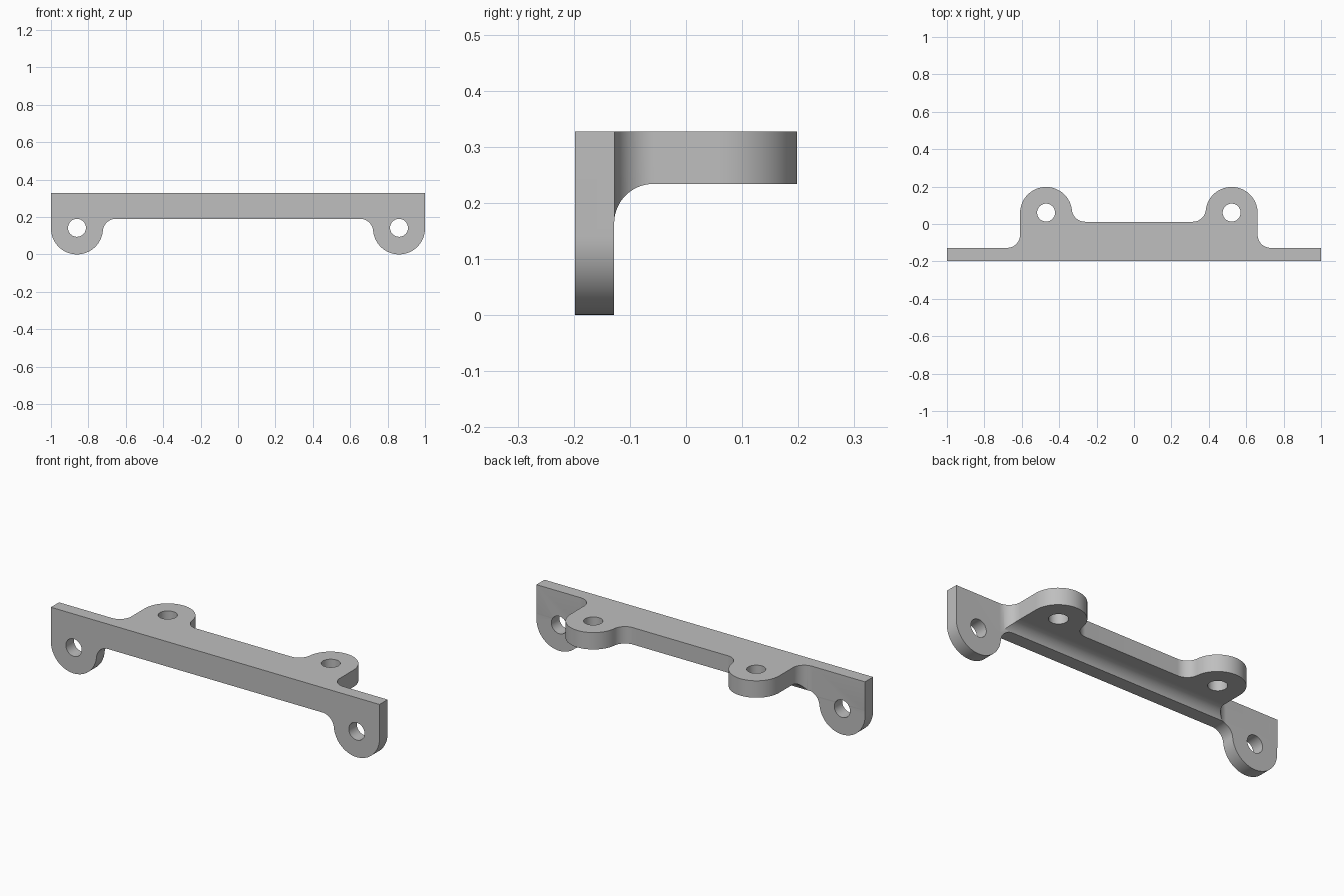
import bpy
import bmesh
from math import atan2, cos, pi, sin, sqrt
from mathutils import Vector

if "Cube" in bpy.data.objects:
    bpy.data.objects.remove(bpy.data.objects["Cube"], do_unlink=True)

EAR = 0.139        # radius of the rounded ears
FIL = 0.07         # radius of the inside fillets
HOLE = 0.048       # screw hole radius
FRONT, WALL, BACK = -0.198, -0.128, 0.198
TOP, SHELF, LIP = 0.327, 0.234, 0.19
EDGE = 0.012       # rear edge of the shelf between its ears
EAR_Z = EAR
EAR_Y = BACK - EAR
PLATE_EARS = (-1 + EAR, 1 - EAR)
SHELF_EARS = (-0.47, 0.522)


def arc(cx, cy, r, a0, a1, n=20):
    return [(cx + r * cos(a0 + (a1 - a0) * i / n),
             cy + r * sin(a0 + (a1 - a0) * i / n)) for i in range(n + 1)]


def prism(name, outline, place, lo, hi):
    """Extrude a closed outline between lo and hi; place maps (u, v, w) to xyz."""
    bm = bmesh.new()
    face = bm.faces.new([bm.verts.new(place(u, v, lo)) for u, v in outline])
    new = bmesh.ops.extrude_face_region(bm, geom=[face])["geom"]
    shift = Vector(place(0, 0, hi)) - Vector(place(0, 0, lo))
    bmesh.ops.translate(bm, verts=[g for g in new if isinstance(g, bmesh.types.BMVert)], vec=shift)
    bmesh.ops.recalc_face_normals(bm, faces=bm.faces)
    mesh = bpy.data.meshes.new(name)
    bm.to_mesh(mesh)
    bm.free()
    ob = bpy.data.objects.new(name, mesh)
    bpy.context.collection.objects.link(ob)
    return ob


def along_x(u, v, w):
    return (w, u, v)


def along_y(u, v, w):
    return (u, w, v)


def along_z(u, v, w):
    return (u, v, w)


def combine(target, cutter, operation):
    cutter.hide_render = True
    mod = target.modifiers.new(operation.title(), "BOOLEAN")
    mod.object, mod.operation, mod.solver = cutter, operation, "EXACT"
    bpy.context.view_layer.objects.active = target
    bpy.ops.object.modifier_apply(modifier=mod.name)
    bpy.data.objects.remove(cutter, do_unlink=True)


# Angle section with a fillet under the shelf
section = [(FRONT, -0.1), (WALL, -0.1)]
section += arc(WALL + FIL, SHELF - FIL, FIL, pi, pi / 2)
section += [(BACK + 0.1, SHELF), (BACK + 0.1, TOP), (FRONT, TOP)]
bracket = prism("mounting_bracket", section, along_x, -1.1, 1.1)

# Front outline: plate with two hanging ears
drop = EAR_Z - (LIP - FIL)
reach = sqrt((EAR + FIL) ** 2 - drop ** 2)
tilt = atan2(drop, reach)
left, right = PLATE_EARS
front = [(-1, 0.6)]
front += arc(left, EAR_Z, EAR, pi, 2 * pi - tilt, 32)
front += arc(left + reach, LIP - FIL, FIL, pi - tilt, pi / 2)
front += arc(right - reach, LIP - FIL, FIL, pi / 2, tilt)
front += arc(right, EAR_Z, EAR, pi + tilt, 2 * pi, 32)
front += [(1, 0.6)]
combine(bracket, prism("front_cutter", front, along_y, -1, 1), "INTERSECT")

# Top outline: shelf with two rear ears, blending into the plate
rise = EDGE + FIL - EAR_Y
reach = sqrt((EAR + FIL) ** 2 - rise ** 2)
tilt = atan2(rise, reach)
left, right = SHELF_EARS
wall = WALL + 0.0004
top = [(-1.3, -0.6), (-1.3, wall)]
top += arc(left - EAR - FIL, wall + FIL, FIL, -pi / 2, 0)
top += arc(left, EAR_Y, EAR, pi, tilt, 32)
top += arc(left + reach, EDGE + FIL, FIL, pi + tilt, 1.5 * pi)
top += arc(right - reach, EDGE + FIL, FIL, -pi / 2, -tilt)
top += arc(right, EAR_Y, EAR, pi - tilt, 0, 32)
top += arc(right + EAR + FIL, wall + FIL, FIL, pi, 1.5 * pi)
top += [(1.3, wall), (1.3, -0.6)]
combine(bracket, prism("top_cutter", top, along_z, -1, 1), "INTERSECT")

# Screw holes through the plate and the shelf
for centres, height, place, lo, hi in ((PLATE_EARS, EAR_Z + 0.003, along_y, -0.3, 0),
                                       (SHELF_EARS, EAR_Y + 0.002, along_z, 0.1, 0.5)):
    for x in centres:
        circle = arc(x, height, HOLE, 0, 2 * pi, 40)[:-1]
        combine(bracket, prism("hole_cutter", circle, place, lo, hi), "DIFFERENCE")

# Plain grey finish
grey = bpy.data.materials.new("grey metal")
grey.use_nodes = True
colour = (0.52, 0.52, 0.52, 1)
grey.diffuse_color = colour
grey.node_tree.nodes["Principled BSDF"].inputs["Base Color"].default_value = colour
bracket.data.materials.clear()
bracket.data.materials.append(grey)

bpy.ops.object.select_all(action="DESELECT")
bracket.select_set(True)
bpy.context.view_layer.objects.active = bracket
bpy.ops.object.shade_smooth_by_angle(angle=pi / 6)
